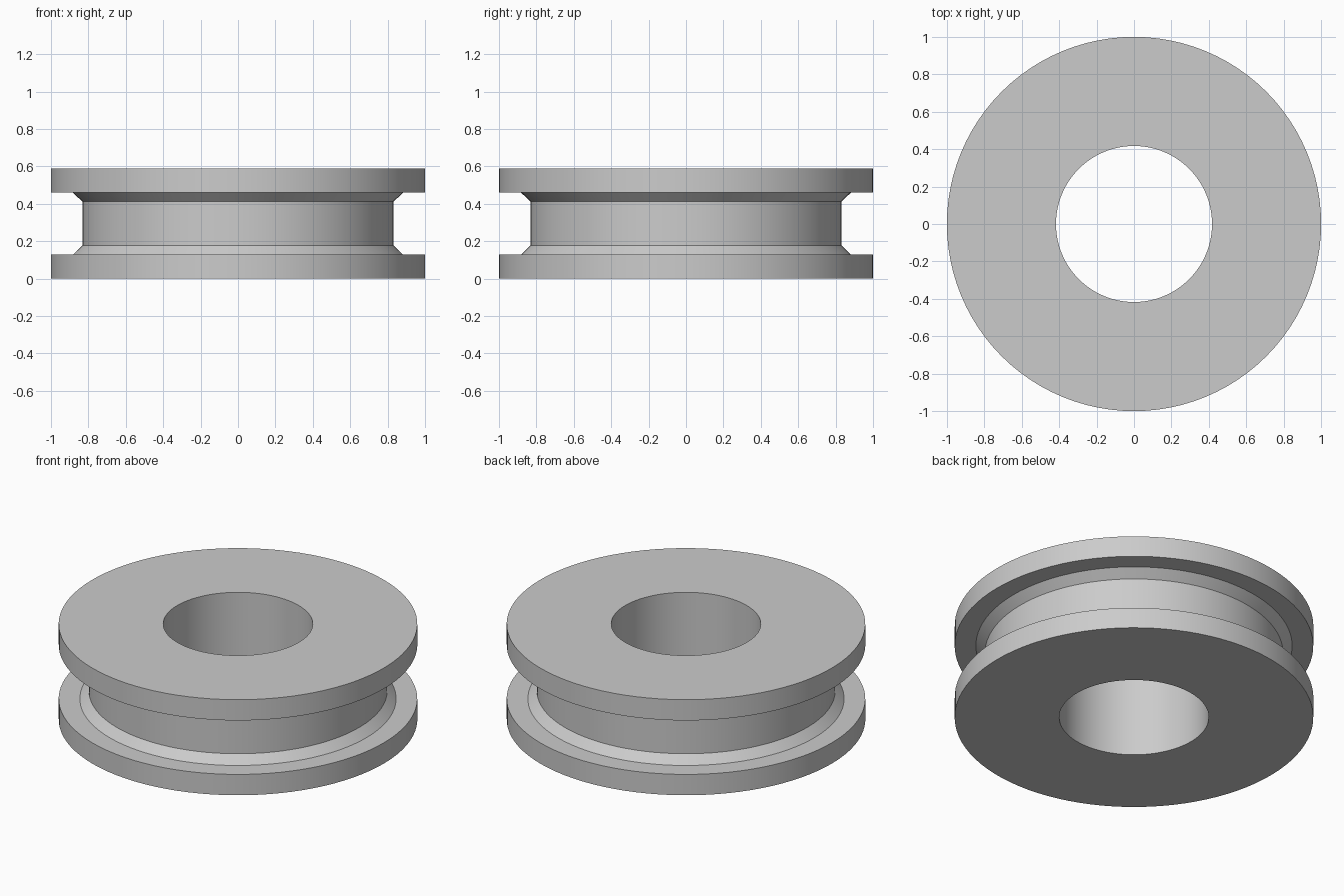
import bpy
import bmesh
from math import cos, sin, tau, radians

if "Cube" in bpy.data.objects:
    bpy.data.objects.remove(bpy.data.objects["Cube"], do_unlink=True)

SEGMENTS = 96
HEIGHT = 0.588

# Lower half of the cross-section as (radius, height), from bore to groove floor
lower = [(0.417, 0), (1, 0), (1, 0.128), (0.882, 0.128), (0.832, 0.177)]
# Upper half mirrors the lower one
profile = lower + [(r, HEIGHT - z) for r, z in reversed(lower)]

# Plain grey metal
metal = bpy.data.materials.new("grey metal")
metal.use_nodes = True
grey = (0.6, 0.6, 0.6, 1)
metal.diffuse_color = grey
metal.node_tree.nodes["Principled BSDF"].inputs["Base Color"].default_value = grey

# Grooved roller: the closed cross-section swept round the vertical axis
bm = bmesh.new()
rings = [[bm.verts.new((r * cos(tau * i / SEGMENTS), r * sin(tau * i / SEGMENTS), z))
          for i in range(SEGMENTS)] for r, z in profile]
for k, ring in enumerate(rings):
    above = rings[(k + 1) % len(rings)]
    for i in range(SEGMENTS):
        j = (i + 1) % SEGMENTS
        bm.faces.new((ring[i], ring[j], above[j], above[i]))
bmesh.ops.recalc_face_normals(bm, faces=bm.faces)

mesh = bpy.data.meshes.new("grooved_roller")
bm.to_mesh(mesh)
bm.free()
mesh.materials.append(metal)
roller = bpy.data.objects.new("grooved_roller", mesh)
bpy.context.collection.objects.link(roller)

# Smooth round walls with crisp rims
bpy.ops.object.select_all(action="DESELECT")
roller.select_set(True)
bpy.context.view_layer.objects.active = roller
bpy.ops.object.shade_smooth_by_angle(angle=radians(30))
